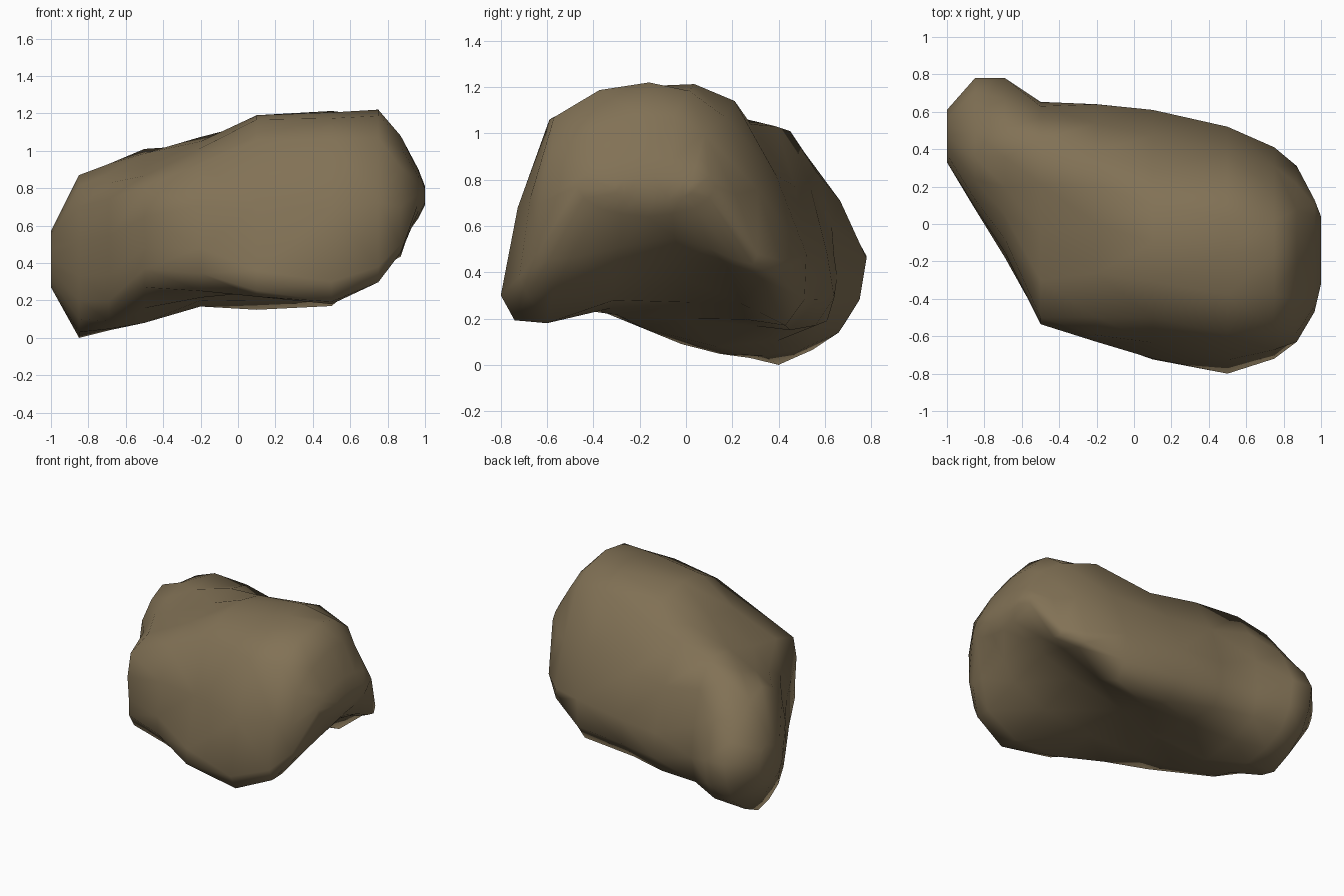
import bpy, bmesh, math
from mathutils import Vector

if "Cube" in bpy.data.objects:
    bpy.data.objects.remove(bpy.data.objects["Cube"])

# Stone colour
stone = bpy.data.materials.new("brown_stone")
stone.diffuse_color = (0.222, 0.167, 0.092, 1)
stone.use_nodes = True
stone.node_tree.nodes["Principled BSDF"].inputs["Base Color"].default_value = stone.diffuse_color

# Cross-sections along x: eight (y, z) points each, running
# low front, front, high front, top, high back, back, low back, underside
SECTIONS = [
    (-0.85, [(.17, .10), (.08, .33), (.13, .70), (.36, .87), (.60, .72), (.78, .47), (.68, .17), (.40, .00)]),
    (-0.69, [(-.02, .09), (-.18, .34), (-.08, .74), (.20, .88), (.51, .92), (.78, .46), (.66, .14), (.33, .04)]),
    (-0.50, [(-.46, .27), (-.52, .48), (-.50, .80), (-.05, .91), (.45, 1.01), (.63, .60), (.61, .19), (.13, .08)]),
    (-0.20, [(-.54, .25), (-.63, .48), (-.50, .93), (.00, 1.05), (.39, 1.03), (.64, .47), (.56, .17), (.00, .20)]),
    (0.10, [(-.64, .22), (-.72, .36), (-.50, 1.06), (-.10, 1.19), (.28, 1.04), (.61, .48), (.45, .15), (.02, .27)]),
    (0.50, [(-.60, .18), (-.80, .30), (-.59, 1.06), (-.15, 1.205), (.21, 1.14), (.52, .48), (.43, .17), (.00, .37)]),
    (0.75, [(-.58, .30), (-.72, .38), (-.57, 1.07), (-.16, 1.22), (.17, 1.07), (.41, .45), (.33, .37), (-.02, .47)]),
    (0.87, [(-.50, .46), (-.63, .50), (-.58, .91), (-.20, 1.08), (.08, 1.0), (.31, .48), (.22, .45), (-.05, .55)]),
]


def oval(x, cy, cz, ry, rz):
    """Small eight-sided end section, in the same point order."""
    angles = [math.radians(225 - 45 * i) for i in range(8)]
    return x, [(cy + ry * math.cos(a), cz + rz * math.sin(a)) for a in angles]


def rounded(pts):
    """Add a slightly bulged midpoint between neighbouring points."""
    p = [Vector(q) for q in pts]
    out = []
    for i in range(8):
        a, b, c, d = (p[(i + k) % 8] for k in (-1, 0, 1, 2))
        out += [b, (b + c) / 2 + (b + c - a - d) * 0.05]
    return out


# Boulder: loft through the sections, closed by small ovals at the ends
sections = ([oval(-1, .47, .42, .14, .15)] + SECTIONS
            + [oval(.965, -.17, .77, .30, .13), oval(1, -.14, .76, .18, .05)])
bm = bmesh.new()
rings = [[bm.verts.new((x, q.x, max(q.y, 0))) for q in rounded(pts)] for x, pts in sections]
for a, b in zip(rings, rings[1:]):
    for i in range(16):
        j = (i + 1) % 16
        bm.faces.new((a[i], a[j], b[j], b[i]))
bm.faces.new(rings[0])
bm.faces.new(rings[-1])
bmesh.ops.recalc_face_normals(bm, faces=bm.faces)
bmesh.ops.triangulate(bm, faces=bm.faces, quad_method='SHORT_EDGE')
for f in bm.faces:
    f.smooth = True

mesh = bpy.data.meshes.new("boulder")
bm.to_mesh(mesh)
bm.free()
mesh.materials.append(stone)
boulder = bpy.data.objects.new("boulder", mesh)
bpy.context.collection.objects.link(boulder)
